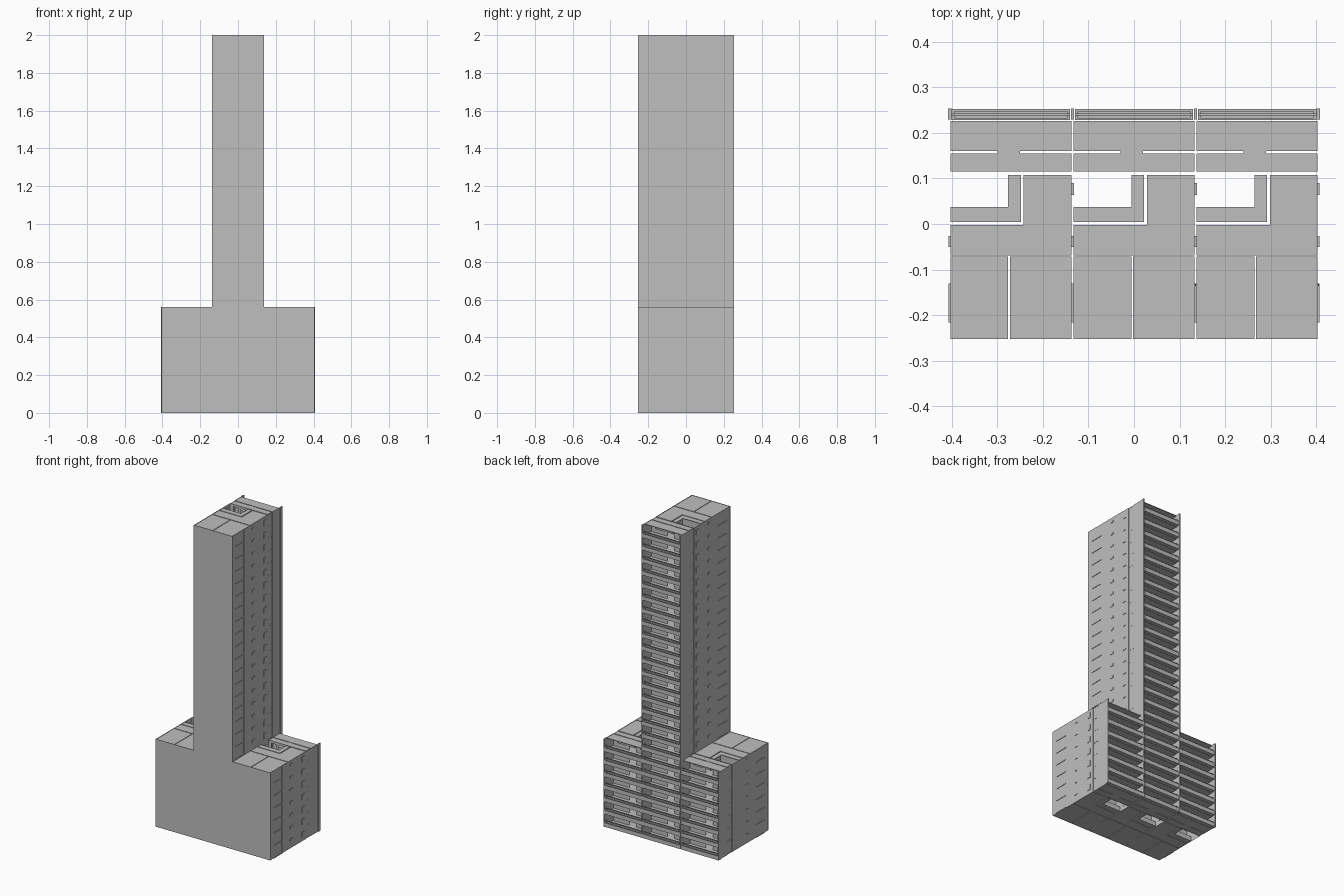
import bpy, bmesh

if "Cube" in bpy.data.objects:
    bpy.data.objects.remove(bpy.data.objects["Cube"])

FLOOR = 0.08                                   # storey height
UNITS = [(-0.27, 7), (0.0, 25), (0.27, 7)]     # bay centre, number of storeys
BOUNDS = [(-0.4045, 7), (-0.135, 25), (0.135, 25), (0.4045, 7)]
W = 0.1325                                     # half width of a bay

grey = bpy.data.materials.new("concrete grey")
grey.diffuse_color = (0.52, 0.52, 0.52, 1)
grey.use_nodes = True
grey.node_tree.nodes["Principled BSDF"].inputs["Base Color"].default_value = grey.diffuse_color


def box(bm, x0, x1, y0, y1, z0, z1):
    v = [bm.verts.new((x, y, z)) for z in (z0, z1)
         for x, y in ((x0, y0), (x1, y0), (x1, y1), (x0, y1))]
    for f in ((3, 2, 1, 0), (4, 5, 6, 7), (0, 1, 5, 4),
              (1, 2, 6, 5), (2, 3, 7, 6), (3, 0, 4, 7)):
        bm.faces.new([v[i] for i in f])


def prism(bm, pts, z0, z1):
    lo = [bm.verts.new((x, y, z0)) for x, y in pts]
    hi = [bm.verts.new((x, y, z1)) for x, y in pts]
    n = len(pts)
    bm.faces.new(lo[::-1])
    bm.faces.new(hi)
    for i in range(n):
        j = (i + 1) % n
        bm.faces.new((lo[i], lo[j], hi[j], hi[i]))


def sheet_x(bm, x0, x1, y, z0, z1):
    """Thin wall running along x, facing the back."""
    bm.faces.new([bm.verts.new(p) for p in
                  ((x1, y, z0), (x0, y, z0), (x0, y, z1), (x1, y, z1))])


def sheet_y(bm, x, y0, y1, z0, z1):
    """Thin wall running along y."""
    bm.faces.new([bm.verts.new(p) for p in
                  ((x, y0, z0), (x, y1, z0), (x, y1, z1), (x, y0, z1))])


def pierced_x(bm, cx, y, z, holes):
    """One storey of wall along x with openings (x0, x1, sill, head)."""
    a = -W
    for x0, x1, s, h in holes:
        sheet_x(bm, cx + a, cx + x0, y, z, z + FLOOR)
        if s > 0:
            sheet_x(bm, cx + x0, cx + x1, y, z, z + s)
        sheet_x(bm, cx + x0, cx + x1, y, z + h, z + FLOOR)
        a = x1
    sheet_x(bm, cx + a, cx + W, y, z, z + FLOOR)


def finish(bm, name):
    me = bpy.data.meshes.new(name)
    bm.to_mesh(me)
    bm.free()
    me.materials.append(grey)
    ob = bpy.data.objects.new(name, me)
    bpy.context.collection.objects.link(ob)
    return ob


# floor and roof tiles: each room is a separate tile with narrow gaps
bm = bmesh.new()
for cx, n in UNITS:
    def at(*pts):
        return [(cx + x, y) for x, y in pts]
    rooms = [
        at((-W, -0.252), (-0.006, -0.252), (-0.006, -0.071), (-W, -0.071)),
        at((-0.002, -0.252), (W, -0.252), (W, -0.071), (-0.002, -0.071)),
        at((-W, -0.069), (W, -0.069), (W, 0.108), (0.028, 0.108),
           (0.028, -0.002), (-W, -0.002)),
        at((-W, 0.004), (0.022, 0.004), (0.022, 0.108), (-0.006, 0.108),
           (-0.006, 0.037), (-W, 0.037)),
        at((-W, 0.115), (W, 0.115), (W, 0.155), (0.02, 0.155), (0.02, 0.160),
           (W, 0.160), (W, 0.226), (-W, 0.226), (-W, 0.160),
           (-0.03, 0.160), (-0.03, 0.155), (-W, 0.155)),
    ]
    for k in range(n + 1):
        z = k * FLOOR if k < n else n * FLOOR - 0.006
        for r in rooms:
            prism(bm, r, z, z + 0.004)
finish(bm, "floor_tiles")

# inner walls with door and window openings
bm = bmesh.new()
for cx, n in UNITS:
    top = n * FLOOR - 0.004
    sheet_y(bm, cx - 0.004, -0.252, -0.07, 0, top)
    sheet_y(bm, cx + 0.025, 0.001, 0.111, 0, top)
    sheet_x(bm, cx - W, cx + 0.025, 0.001, 0, top)
    for k in range(n):
        z = k * FLOOR
        pierced_x(bm, cx, -0.07, z, [(-0.05, -0.025, 0, 0.06), (0.02, 0.045, 0, 0.06)])
        pierced_x(bm, cx, 0.1115, z, [(-0.11, -0.075, 0.03, 0.065),
                                      (-0.06, -0.025, 0.03, 0.065),
                                      (-0.005, 0.018, 0, 0.065),
                                      (0.03, 0.07, 0.03, 0.065)])
        pierced_x(bm, cx, 0.1575, z, [(-0.105, -0.06, 0.03, 0.065),
                                      (-0.03, 0.02, 0, 0.065),
                                      (0.04, 0.105, 0.03, 0.065)])
        # low guard around the light well
        sheet_x(bm, cx - W, cx - 0.006, 0.037, z, z + 0.03)
        sheet_y(bm, cx - 0.006, 0.037, 0.111, z, z + 0.03)
finish(bm, "inner_walls")

# side walls: main wall, shallow recess and balcony fin
bm = bmesh.new()
for x, n in BOUNDS:
    s = 1 if x > 0 else -1
    top = n * FLOOR
    sheet_y(bm, x, -0.253, 0.112, 0, top)
    sheet_y(bm, x - s * 0.003, 0.112, 0.157, 0, top)
    for y in (0.112, 0.157):
        sheet_x(bm, x - s * 0.003, x, y, 0, top)
    sheet_y(bm, x, 0.157, 0.230, 0, top)
finish(bm, "side_walls")

# one flat front wall, cut as a stepped profile
bm = bmesh.new()
half = [(0.4055, 0), (0.4055, 0.56), (0.1365, 0.56), (0.1365, 2.0)]
outline = half + [(-x, z) for x, z in reversed(half)]
bm.faces.new([bm.verts.new((x, -0.253, z)) for x, z in outline])
finish(bm, "front_wall")

# posts at the back between the bays
bm = bmesh.new()
for x, n in BOUNDS:
    box(bm, x - 0.0035, x + 0.0035, 0.229, 0.253, 0, n * FLOOR)
finish(bm, "back_posts")

# planter troughs and hand rails along the balconies
bm = bmesh.new()
for cx, n in UNITS:
    a, b = cx - 0.130, cx + 0.130
    for k in range(n):
        z = k * FLOOR
        box(bm, a, b, 0.228, 0.252, z, z + 0.012)
        box(bm, a, b, 0.228, 0.233, z + 0.012, z + 0.026)
        box(bm, a, b, 0.247, 0.252, z + 0.012, z + 0.026)
        for x in (a, b - 0.006):
            box(bm, x, x + 0.006, 0.233, 0.247, z + 0.012, z + 0.026)
        box(bm, a, b, 0.238, 0.242, z + 0.034, z + 0.038)
finish(bm, "balcony_planters")

# side details: floor ledges, small windows and tall windows
bm = bmesh.new()
for x, n in BOUNDS:
    for k in range(n):
        z = k * FLOOR
        box(bm, x - 0.003, x + 0.003, -0.216, -0.131, z, z + 0.003)
        box(bm, x - 0.003, x + 0.003, -0.050, -0.026, z + 0.045, z + 0.060)
        if x > -0.4:
            box(bm, x - 0.003, x + 0.003, 0.064, 0.090, z + 0.025, z + 0.060)
    if x > 0:
        box(bm, x - 0.001, x + 0.0015, -0.136, -0.132, 0, n * FLOOR)
finish(bm, "side_windows")
